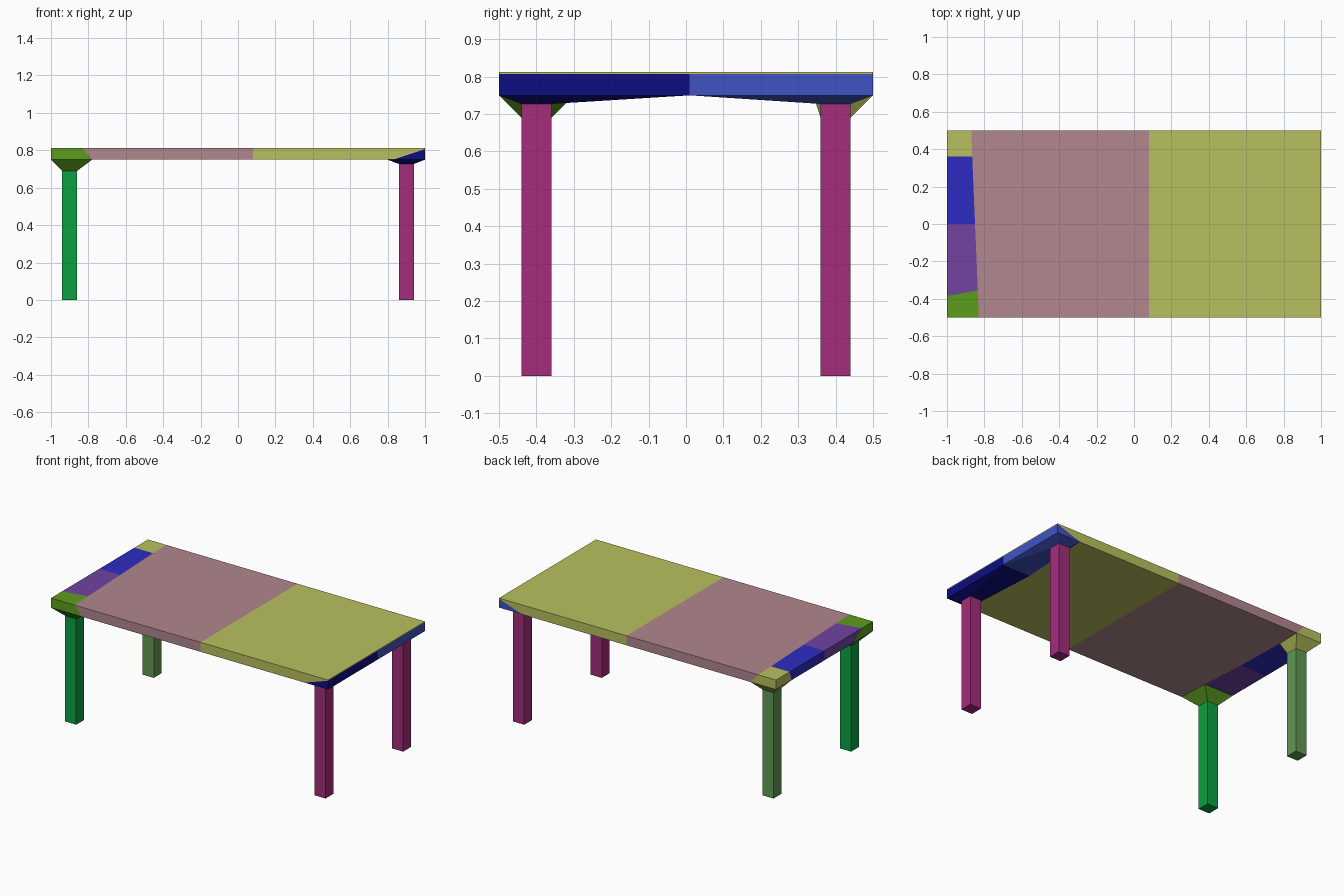
import bpy
import bmesh

cube = bpy.data.objects.get("Cube")
if cube:
    bpy.data.objects.remove(cube, do_unlink=True)


def material(name, rgb):
    """Flat material from an 8-bit sRGB colour, stored as linear values."""
    lin = [c / 255 / 12.92 if c < 11 else ((c / 255 + 0.055) / 1.055) ** 2.4 for c in rgb]
    mat = bpy.data.materials.new(name)
    mat.use_nodes = True
    mat.diffuse_color = (*lin, 1)
    mat.node_tree.nodes["Principled BSDF"].inputs["Base Color"].default_value = (*lin, 1)
    return mat


olive = material("olive yellow", (184, 192, 94))
pink = material("dusty pink", (177, 135, 142))
blue = material("bright blue", (45, 43, 194))
purple = material("purple", (114, 66, 162))
moss = material("moss green", (92, 158, 30))
green = material("leaf green", (11, 160, 66))
sage = material("sage green", (97, 153, 83))
magenta = material("magenta", (163, 45, 123))
navy = material("navy blue", (13, 13, 130))
sky = material("mid blue", (65, 83, 194))


def loft(name, mat, *levels):
    """Solid through stacked outlines; each level is (z, [(x, y), ...])."""
    bm = bmesh.new()
    rings = [[bm.verts.new((x, y, z)) for x, y in pts] for z, pts in levels]
    n = len(rings[0])
    bm.faces.new(rings[0])
    bm.faces.new(rings[-1])
    for lo, hi in zip(rings, rings[1:]):
        for i in range(n):
            j = (i + 1) % n
            bm.faces.new((lo[i], lo[j], hi[j], hi[i]))
    # Outlines that shrink to an edge collapse cleanly here
    bmesh.ops.remove_doubles(bm, verts=bm.verts, dist=1e-5)
    bmesh.ops.recalc_face_normals(bm, faces=bm.faces)
    mesh = bpy.data.meshes.new(name)
    bm.to_mesh(mesh)
    bm.free()
    mesh.materials.append(mat)
    obj = bpy.data.objects.new(name, mesh)
    bpy.context.collection.objects.link(obj)
    return obj


def square(x, y, h=0.04):
    return [(x - h, y - h), (x + h, y - h), (x + h, y + h), (x - h, y + h)]


BOTTOM, TOP, LIP = 0.75, 0.812, 0.807   # tabletop heights
LOW, HIGH = 0.69, 0.727                 # leg heights on each end
SPLIT, MID = 0.08, 0.01                 # tabletop seam, right end seam

# Seam of the right-end patches, from front to back
seam_lo = [(-0.78, -0.5), (-0.79, -0.3), (-0.81, 0), (-0.82, 0.34), (-0.815, 0.5)]
seam_hi = [(-0.83, -0.5), (-0.835, -0.355), (-0.85, 0), (-0.865, 0.36), (-0.87, 0.5)]
edge_lo = [(-1, y) for y in (-0.5, -0.3, 0, 0.34, 0.5)]
edge_hi = [(-1, y) for y in (-0.5, -0.385, 0, 0.36, 0.5)]

# Main tabletop panels
loft("tabletop_middle", pink,
     (BOTTOM, seam_lo + [(SPLIT, 0.5), (SPLIT, -0.5)]),
     (TOP, seam_hi + [(SPLIT, 0.5), (SPLIT, -0.5)]))
end = [(SPLIT, -0.5), (1, -0.5), (1, MID), (1, 0.5), (SPLIT, 0.5)]
loft("tabletop_end", olive,
     (BOTTOM, [(SPLIT, -0.5), (0.83, -0.5), (0.80, MID), (0.83, 0.5), (SPLIT, 0.5)]),
     (LIP, end), (TOP, end))

# Patches at the right end; corner ones taper down onto the legs
patches = [("front_corner_bracket", moss, -0.4), ("front_patch", purple, None),
           ("back_patch", blue, None), ("back_corner_bracket", olive, 0.4)]
for i, (name, mat, leg_y) in enumerate(patches):
    levels = [(BOTTOM, [edge_lo[i], seam_lo[i], seam_lo[i + 1], edge_lo[i + 1]]),
              (TOP, [edge_hi[i], seam_hi[i], seam_hi[i + 1], edge_hi[i + 1]])]
    if leg_y is not None:
        levels.insert(0, (LOW, square(-0.9, leg_y)))
    loft(name, mat, *levels)

# Wedge brackets under the left end, and all four legs
for side, s, wedge_mat, leg_mat in (("front", -1, navy, green), ("back", 1, sky, sage)):
    y = 0.5 * s
    foot = [(0.86, 0.44 * s), (0.94, 0.44 * s), (0.94, 0.36 * s), (0.86, 0.36 * s)]
    loft(side + "_wedge_bracket", wedge_mat,
         (HIGH, foot),
         (BOTTOM, [(0.83, y), (1, y), (1, MID), (0.80, MID)]),
         (LIP, [(1, y), (1, y), (1, MID), (1, MID)]))
    for end_name, x, top, mat in (("left", 0.9, HIGH, magenta), ("right", -0.9, LOW, leg_mat)):
        outline = square(x, 0.4 * s)
        loft(f"{side}_{end_name}_leg", mat, (0, outline), (top, outline))
